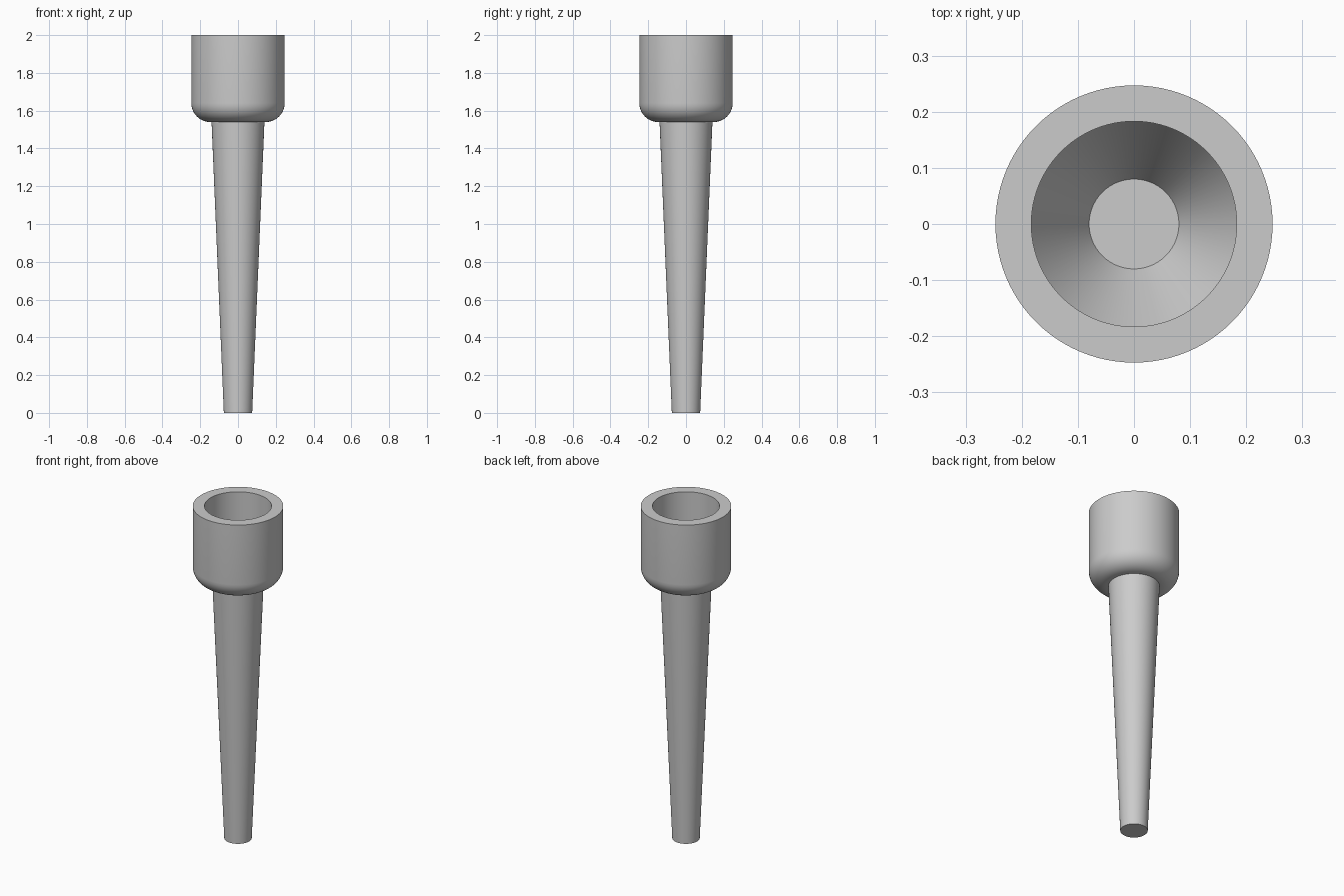
import bpy
import bmesh
import math

SEGMENTS = 96

cube = bpy.data.objects.get("Cube")
if cube:
    bpy.data.objects.remove(cube, do_unlink=True)

grey = bpy.data.materials.new("plain_grey")
grey.use_nodes = True
colour = (0.6, 0.6, 0.6, 1)
grey.diffuse_color = colour
grey.node_tree.nodes["Principled BSDF"].inputs["Base Color"].default_value = colour


def lathe(name, profile):
    """Spin a (radius, height) profile around z into a closed solid."""
    bm = bmesh.new()
    verts = [bm.verts.new((r, 0, z)) for r, z in profile]
    edges = [bm.edges.new(pair) for pair in zip(verts, verts[1:])]
    bmesh.ops.spin(bm, geom=verts + edges, cent=(0, 0, 0), axis=(0, 0, 1),
                   angle=math.tau, steps=SEGMENTS)
    bmesh.ops.remove_doubles(bm, verts=bm.verts, dist=0.0001)
    # Close the open rings with flat discs
    rims = [e for e in bm.edges if e.is_boundary]
    bmesh.ops.holes_fill(bm, edges=rims, sides=0)
    bmesh.ops.recalc_face_normals(bm, faces=bm.faces)
    mesh = bpy.data.meshes.new(name)
    bm.to_mesh(mesh)
    bm.free()
    mesh.materials.append(grey)
    obj = bpy.data.objects.new(name, mesh)
    bpy.context.collection.objects.link(obj)
    bpy.ops.object.select_all(action="DESELECT")
    obj.select_set(True)
    bpy.context.view_layer.objects.active = obj
    bpy.ops.object.shade_smooth_by_angle(angle=math.radians(25))
    return obj


# Rounded lower corner of the cup
radius, base, fillet = 0.247, 1.54, 0.1
corner = []
for i in range(11):
    a = math.radians(9 * i)
    corner.append((radius - fillet + fillet * math.sin(a),
                   base + fillet - fillet * math.cos(a)))

# Tapered stem, cup and conical-bottomed socket in one solid of revolution
stem = [(0.075, 0), (0.14, base)]
socket = [(radius, 2), (0.183, 2), (0.183, 1.78), (0.08, 1.6)]
lathe("stem_with_cup", stem + corner + socket)
